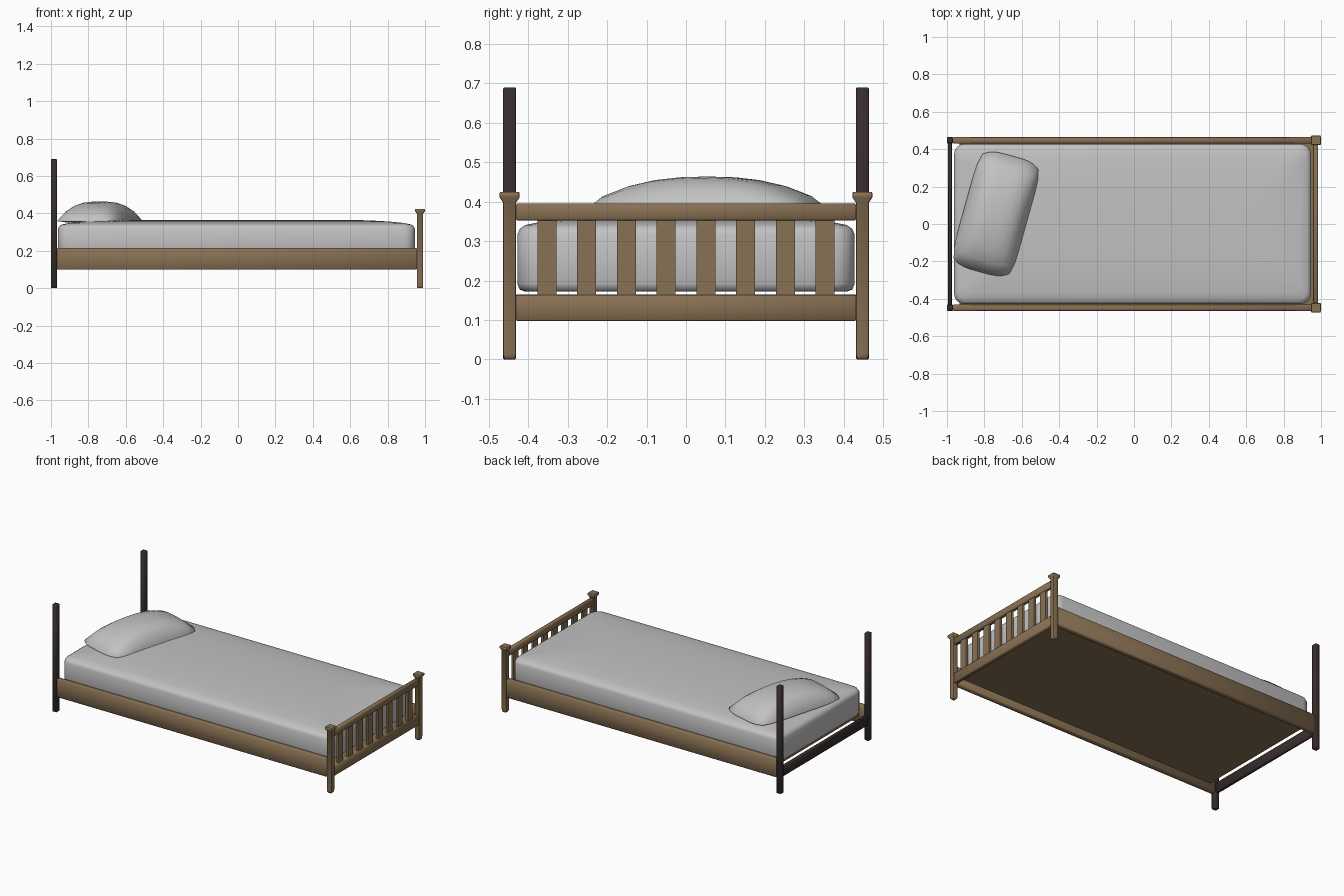
import bpy, bmesh, math
from mathutils import Matrix

cube = bpy.data.objects.get("Cube")
if cube:
    bpy.data.objects.remove(cube)


def material(name, rgb):
    m = bpy.data.materials.new(name)
    m.use_nodes = True
    m.diffuse_color = (*rgb, 1)
    m.node_tree.nodes["Principled BSDF"].inputs["Base Color"].default_value = (*rgb, 1)
    return m


oak = material("oak wood", (0.25, 0.165, 0.088))
dark = material("dark wood", (0.038, 0.027, 0.025))
linen = material("grey linen", (0.54, 0.54, 0.54))


def finish(name, bm, mat, smooth=None):
    bmesh.ops.recalc_face_normals(bm, faces=bm.faces)
    mesh = bpy.data.meshes.new(name)
    bm.to_mesh(mesh)
    bm.free()
    ob = bpy.data.objects.new(name, mesh)
    bpy.context.collection.objects.link(ob)
    mesh.materials.append(mat)
    if smooth:
        bpy.ops.object.select_all(action='DESELECT')
        ob.select_set(True)
        bpy.context.view_layer.objects.active = ob
        bpy.ops.object.shade_smooth_by_angle(angle=math.radians(smooth))
    return ob


def box(name, x, y, z, mat, bevel=0.003):
    """Box from (low, high) ranges with softly eased edges."""
    bm = bmesh.new()
    bmesh.ops.create_cube(bm, size=1)
    for v in bm.verts:
        for i, (lo, hi) in enumerate((x, y, z)):
            v.co[i] = hi if v.co[i] > 0 else lo
    if bevel:
        bmesh.ops.bevel(bm, geom=bm.edges[:], offset=bevel, segments=1, affect='EDGES')
    return finish(name, bm, mat, 60 if bevel else None)


def loft(name, rings, mat, smooth=None, seg=4):
    """Stack of rounded rectangles: (cx, cy, half_x, half_y, radius, z)."""
    bm = bmesh.new()
    loops = []
    for cx, cy, hx, hy, r, z in rings:
        loop = []
        for k, (sx, sy) in enumerate(((1, 1), (-1, 1), (-1, -1), (1, -1))):
            for i in range(seg + 1):
                a = math.pi / 2 * (k + i / seg)
                loop.append(bm.verts.new((cx + sx * (hx - r) + r * math.cos(a),
                                          cy + sy * (hy - r) + r * math.sin(a), z)))
        loops.append(loop)
    for a, b in zip(loops, loops[1:]):
        n = len(a)
        for i in range(n):
            bm.faces.new((a[i], a[(i + 1) % n], b[(i + 1) % n], b[i]))
    bm.faces.new(loops[0])
    bm.faces.new(loops[-1])
    return finish(name, bm, mat, smooth)


# Posts and side rails on both sides
POST_Y = 0.4475
for side, s in (("left", 1), ("right", -1)):
    y = s * POST_Y
    near, far = sorted((s * 0.431, s * 0.464))
    box(f"head_post_{side}", (-1, -0.968), (near, far), (0, 0.69), dark)
    box(f"side_rail_{side}", (-0.968, 0.957), (near, far), (0.1, 0.215), oak)
    profile = [(0.011, 0), (0.014, 0.003), (0.016, 0.009), (0.0165, 0.018), (0.0165, 0.398),
               (0.0255, 0.411), (0.0255, 0.422), (0.023, 0.425)]
    loft(f"foot_post_{side}",
         [(0.973, y, h, h, 0.004, z) for h, z in profile], oak, 40, seg=2)

# Head rail and base board
box("head_rail", (-0.994, -0.974), (-0.432, 0.432), (0.1, 0.165), dark)
box("base_board", (-0.932, 0.96), (-0.432, 0.432), (0.145, 0.162), oak, 0)

# Footboard
box("foot_lower_rail", (0.958, 0.984), (-0.432, 0.432), (0.098, 0.163), oak)
box("foot_upper_rail", (0.958, 0.984), (-0.432, 0.432), (0.353, 0.395), oak)
for i in range(8):
    c = (i - 3.5) * 0.1008
    box(f"foot_slat_{i + 1}", (0.964, 0.979), (c - 0.024, c + 0.024), (0.16, 0.357), oak, 0)

# Mattress with softened edges and a slight crown
layers = [(0.02, 0.172), (0.006, 0.177), (0, 0.192), (0, 0.316), (0.006, 0.331),
          (0.02, 0.341), (0.06, 0.349), (0.14, 0.357), (0.25, 0.363), (0.34, 0.365)]
loft("mattress", [(-0.008, 0, 0.954 - i, 0.428 - i, 0.055, z) for i, z in layers], linen, 60)

# Pillow: cushion with pinched seams, turned on the mattress
bm = bmesh.new()
bmesh.ops.create_cube(bm, size=2)
bmesh.ops.subdivide_edges(bm, edges=bm.edges[:], cuts=9, use_grid_fill=True)
for v in bm.verts:
    u, w, t = v.co
    puff = (max(0, 1 - abs(u) ** 3.2) * max(0, 1 - abs(w) ** 2.3)) ** 0.7
    v.co.x = 0.172 * u * (1 - 0.1 * w ** 6)
    v.co.y = 0.322 * w * (1 - 0.1 * u ** 4)
    v.co.z = 0.358 + (0.102 * puff + 0.004 if t > 0 else -0.012 * puff) * abs(t)
bmesh.ops.rotate(bm, verts=bm.verts, cent=(0, 0, 0), matrix=Matrix.Rotation(math.radians(-15.5), 3, 'Z'))
bmesh.ops.translate(bm, verts=bm.verts, vec=(-0.738, 0.054, 0))
finish("pillow", bm, linen, 60)
